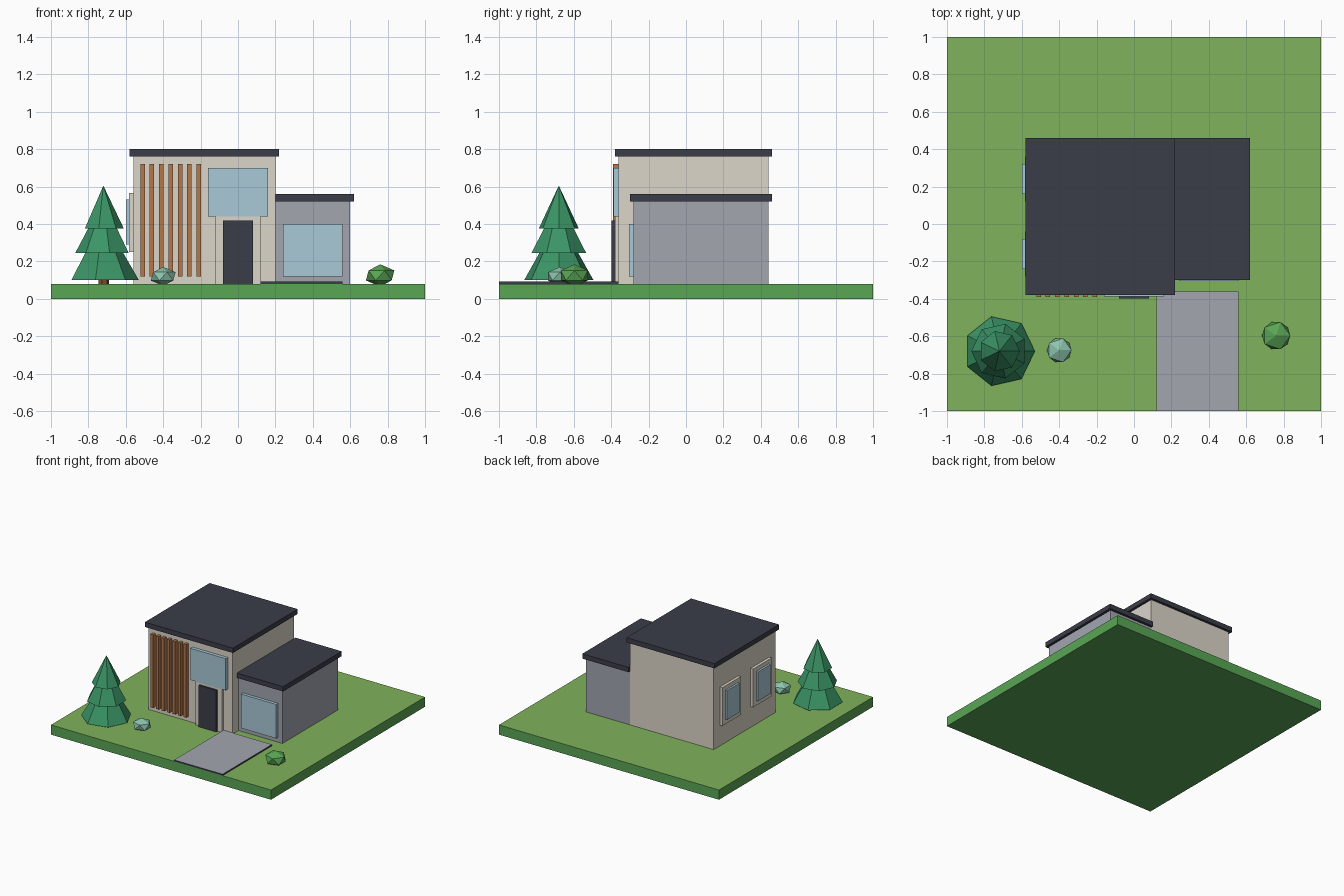
import bpy, math

if "Cube" in bpy.data.objects:
    bpy.data.objects.remove(bpy.data.objects["Cube"])


def material(name, hex_color):
    """Material from an sRGB hex colour."""
    srgb = [int(hex_color[i:i + 2], 16) / 255 for i in (0, 2, 4)]
    lin = [c / 12.92 if c <= 0.04045 else ((c + 0.055) / 1.055) ** 2.4 for c in srgb]
    m = bpy.data.materials.new(name)
    m.diffuse_color = (*lin, 1)
    m.use_nodes = True
    m.node_tree.nodes["Principled BSDF"].inputs["Base Color"].default_value = m.diffuse_color
    return m


GRASS = material("grass", "80B25C")
TURF = material("turf_edge", "5AA655")
WALL = material("cream_wall", "DCD6CA")
GREY = material("grey_wall", "A3A6B0")
DARK = material("charcoal", "3B3D49")
GLASS = material("glass", "A8CAD6")
WOOD = material("wood", "B5794A")
BARK = material("bark", "7A4E32")
PINE = material("pine", "3A9566")
SAGE = material("sage", "8CC4AC")
LEAF = material("leaf", "5AA655")


def box(name, x, y, z, mat, top_mat=None):
    """Box from (min, max) ranges, optionally with its own top colour."""
    bpy.ops.mesh.primitive_cube_add(size=1)
    ob = bpy.context.object
    ob.name = name
    for v in ob.data.vertices:
        v.co = [sum(r) / 2 + c * (r[1] - r[0]) for r, c in zip((x, y, z), v.co)]
    ob.data.materials.append(mat)
    if top_mat:
        ob.data.materials.append(top_mat)
        for p in ob.data.polygons:
            if p.normal.z > 0.5:
                p.material_index = 1
    return ob


def cone(name, x, y, z0, z1, r0, r1, sides, first_angle, mat):
    """Cone whose first corner points at first_angle from +x."""
    bpy.ops.mesh.primitive_cone_add(vertices=sides, radius1=r0, radius2=r1, depth=z1 - z0,
                                    location=(x, y, (z0 + z1) / 2),
                                    rotation=(0, 0, first_angle - math.pi / 2))
    ob = bpy.context.object
    ob.name = name
    ob.data.materials.append(mat)


def bush(name, x, y, z, r, squash, mat):
    bpy.ops.mesh.primitive_ico_sphere_add(subdivisions=1, radius=r, location=(x, y, z))
    ob = bpy.context.object
    ob.name = name
    ob.scale.z = squash
    ob.data.materials.append(mat)


# Plot and driveway
box("lawn", (-1, 1), (-1, 1), (0, 0.08), TURF, GRASS)
box("driveway", (0.12, 0.56), (-1, -0.36), (0.08, 0.092), DARK, GREY)

# Two-storey block
box("main_block", (-0.56, 0.20), (-0.36, 0.44), (0.08, 0.76), WALL)
box("main_roof", (-0.58, 0.22), (-0.38, 0.46), (0.76, 0.80), DARK)

# Low side wing
box("side_wing", (0.20, 0.60), (-0.28, 0.44), (0.08, 0.52), GREY)
box("side_wing_roof", (0.20, 0.62), (-0.30, 0.46), (0.52, 0.56), DARK)
box("side_wing_window", (0.24, 0.56), (-0.305, -0.28), (0.12, 0.40), GLASS)

# Entrance and window above it
box("door_frame", (-0.12, 0.12), (-0.38, -0.36), (0.08, 0.46), WALL)
box("door", (-0.08, 0.08), (-0.397, -0.36), (0.08, 0.42), DARK)
box("upper_window", (-0.16, 0.16), (-0.388, -0.36), (0.44, 0.70), GLASS)

# Vertical timber slats
for i in range(7):
    x = -0.51 + i * 0.05
    box(f"slat_{i + 1}", (x - 0.012, x + 0.012), (-0.39, -0.36), (0.12, 0.72), WOOD)

# Windows on the left wall
for i, y in enumerate((-0.16, 0.24)):
    box(f"left_window_frame_{i + 1}", (-0.583, -0.56), (y - 0.12, y + 0.12), (0.25, 0.565), WALL)
    box(f"left_window_glass_{i + 1}", (-0.599, -0.57), (y - 0.08, y + 0.08), (0.29, 0.53), GLASS)

# Conifer: trunk and three seven-sided tiers
TX, TY = -0.72, -0.68
cone("tree_trunk", TX, TY, 0.08, 0.20, 0.03, 0.025, 7, 0, BARK)
cone("tree_tier_low", TX, TY, 0.10, 0.43, 0.19, 0, 7, 0, PINE)
cone("tree_tier_mid", TX, TY, 0.245, 0.53, 0.15, 0, 7, math.pi, PINE)
cone("tree_tier_top", TX, TY, 0.375, 0.605, 0.11, 0, 7, 0, PINE)

# Low-poly bushes
bush("sage_bush", -0.40, -0.675, 0.12, 0.074, 0.68, SAGE)
bush("green_bush", 0.76, -0.597, 0.125, 0.085, 0.70, LEAF)
